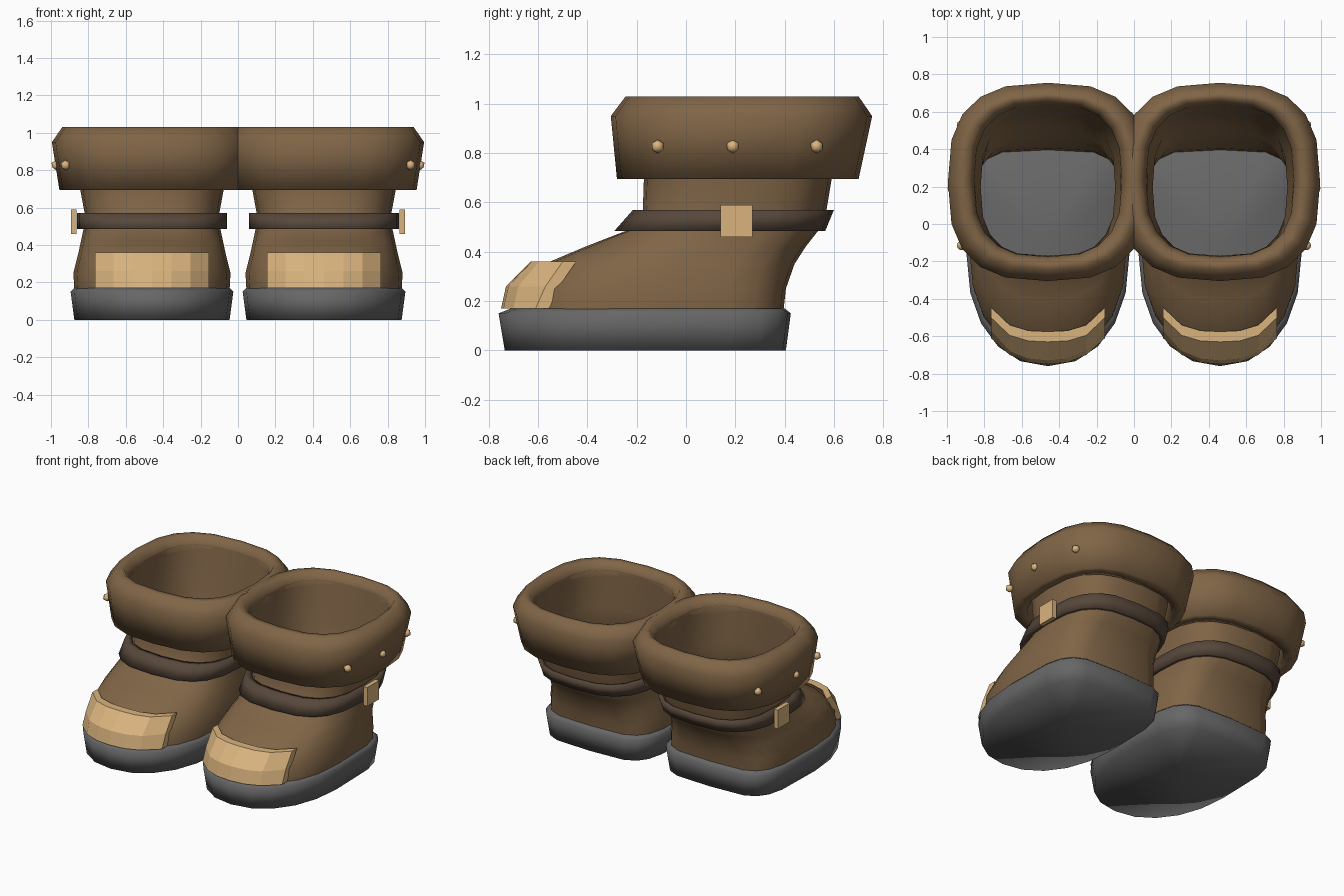
import bpy, bmesh, math

cube = bpy.data.objects.get("Cube")
if cube:
    bpy.data.objects.remove(cube)

CX = 0.46      # centre line of one boot
SIDES = 20


def material(name, rgb):
    m = bpy.data.materials.new(name)
    m.use_nodes = True
    m.diffuse_color = (*rgb, 1)
    bsdf = m.node_tree.nodes["Principled BSDF"]
    bsdf.inputs["Base Color"].default_value = (*rgb, 1)
    bsdf.inputs["Roughness"].default_value = 0.8
    return m


LEATHER = material("brown leather", (0.216, 0.13, 0.062))
STRAP = material("dark brown strap", (0.094, 0.063, 0.043))
RUBBER = material("grey rubber", (0.137, 0.135, 0.137))
TAN = material("tan trim", (0.70, 0.455, 0.21))


def finish(name, bm, mat, smooth=True):
    """Turn a bmesh into an object mirrored to the other boot."""
    bmesh.ops.recalc_face_normals(bm, faces=bm.faces)
    me = bpy.data.meshes.new(name)
    bm.to_mesh(me)
    bm.free()
    me.materials.append(mat)
    for p in me.polygons:
        p.use_smooth = smooth
    ob = bpy.data.objects.new(name, me)
    bpy.context.collection.objects.link(ob)
    ob.modifiers.new("other_boot", "MIRROR").use_mirror_merge = False
    return ob


def ring(bm, z, half_x, front, back, toe, heel):
    """Rounded-square ring; toe and heel set how square each end is."""
    mid, half_y = (front + back) / 2, (back - front) / 2
    verts = []
    for i in range(SIDES):
        a = math.tau * i / SIDES
        c, s = math.cos(a), math.sin(a)
        e = heel if s > 0 else toe
        x = math.copysign(abs(c) ** e, c) * half_x
        y = math.copysign(abs(s) ** e, s) * half_y
        verts.append(bm.verts.new((CX + x, mid + y, z)))
    return verts


def loft(name, rings, mat, caps=False, closed=False):
    """Skin rings given as (z, half width, front y, back y, toe, heel)."""
    bm = bmesh.new()
    loops = [ring(bm, *r) for r in rings]
    pairs = list(zip(loops, loops[1:]))
    if closed:
        pairs.append((loops[-1], loops[0]))
    for lo, hi in pairs:
        for i in range(SIDES):
            j = (i + 1) % SIDES
            bm.faces.new((lo[i], lo[j], hi[j], hi[i]))
    if caps:
        ends = [bm.faces.new(loops[0][::-1]), bm.faces.new(loops[-1])]
        bmesh.ops.poke(bm, faces=ends)
    return finish(name, bm, mat)


def even(rings, e):
    """Give every ring the same squareness at both ends."""
    return [(*r, e, e) for r in rings]


# Sole, rounder at the toe and square at the heel
loft("sole", [(0, 0.415, -0.735, 0.405, 0.92, 0.42),
              (0.15, 0.435, -0.76, 0.425, 0.92, 0.42),
              (0.17, 0.415, -0.71, 0.40, 0.92, 0.42)], RUBBER, caps=True)

# Foot and shaft in one open skin reaching up inside the cuff
loft("upper", [(0.16, 0.415, -0.70, 0.395, 0.88, 0.45),
               (0.25, 0.42, -0.68, 0.405, 0.88, 0.48),
               (0.35, 0.395, -0.575, 0.44, 0.86, 0.55),
               (0.42, 0.38, -0.41, 0.485, 0.82, 0.6),
               (0.49, 0.365, -0.23, 0.54, 0.75, 0.66),
               (0.57, 0.36, -0.175, 0.57, 0.72, 0.7),
               (0.72, 0.388, -0.17, 0.595, 0.7, 0.7),
               (0.98, 0.395, -0.175, 0.64, 0.7, 0.7)], LEATHER)

# Thick folded cuff
loft("cuff", even([(0.695, 0.495, -0.28, 0.70),
                   (0.95, 0.535, -0.305, 0.755),
                   (1.03, 0.48, -0.245, 0.70),
                   (1.03, 0.43, -0.205, 0.67),
                   (0.97, 0.395, -0.175, 0.64),
                   (0.695, 0.42, -0.20, 0.62)], 0.73), LEATHER, closed=True)

# Ankle strap, its inner side buried in the upper
loft("ankle_strap", even([(0.485, 0.40, -0.29, 0.565),
                          (0.57, 0.40, -0.215, 0.60),
                          (0.57, 0.365, -0.18, 0.575),
                          (0.485, 0.372, -0.25, 0.545)], 0.7), STRAP, closed=True)

# Buckle plate on the outer side
bm = bmesh.new()
bmesh.ops.create_cube(bm, size=1)
bmesh.ops.scale(bm, vec=(0.03, 0.13, 0.13), verts=bm.verts)
bmesh.ops.translate(bm, vec=(0.878, 0.205, 0.525), verts=bm.verts)
finish("buckle", bm, TAN, smooth=False)

# Cuff studs
bm = bmesh.new()
for x, y in ((0.922, -0.115), (0.972, 0.19), (0.922, 0.53)):
    made = bmesh.ops.create_icosphere(bm, subdivisions=1, radius=0.028)
    bmesh.ops.translate(bm, vec=(x, y, 0.827), verts=made["verts"])
finish("cuff_studs", bm, TAN)

# Toe cap: faceted wrap, rows of (z, y from the middle out to the side)
COLUMNS = (0, 0.105, 0.205, 0.305)
ROWS = ((0.17, (-0.75, -0.74, -0.70, -0.61)),
        (0.26, (-0.73, -0.72, -0.68, -0.57)),
        (0.36, (-0.63, -0.625, -0.595, -0.50)))
bm = bmesh.new()
for inset in (0, 0.055):
    grid = []
    for z, ys in ROWS:
        half = list(zip(COLUMNS, ys))
        line = [(-x, y) for x, y in half[:0:-1]] + half
        grid.append([bm.verts.new((CX + x, y + inset, z)) for x, y in line])
    for lo, hi in zip(grid, grid[1:]):
        for i in range(len(lo) - 1):
            bm.faces.new((lo[i], lo[i + 1], hi[i + 1], hi[i]))
rims = [e for e in bm.edges if e.is_boundary]
bmesh.ops.bridge_loops(bm, edges=rims)
finish("toe_cap", bm, TAN, smooth=False)
